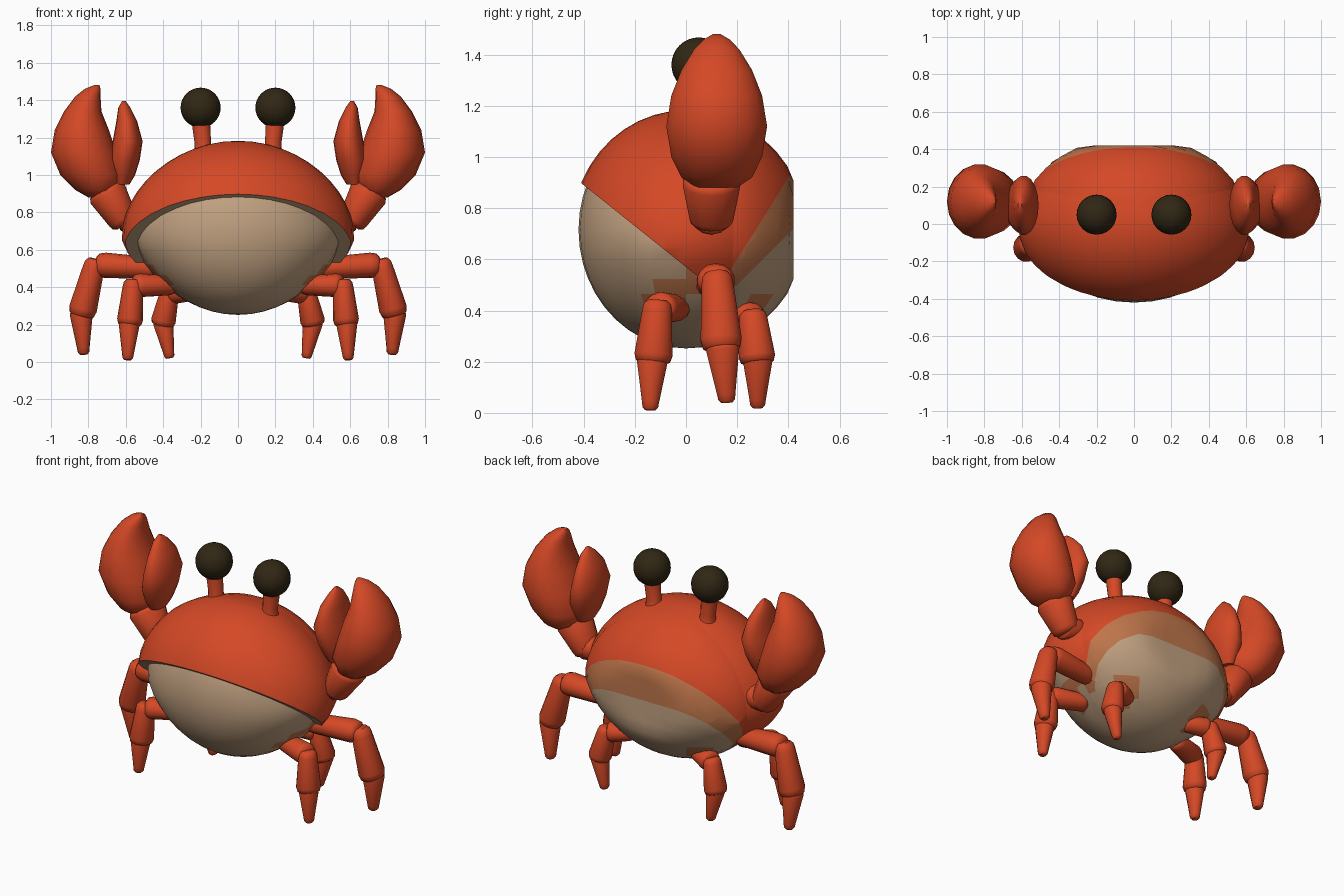
import bpy, bmesh, math
from mathutils import Vector

if "Cube" in bpy.data.objects:
    bpy.data.objects.remove(bpy.data.objects["Cube"], do_unlink=True)


def material(name, rgb):
    m = bpy.data.materials.new(name)
    m.use_nodes = True
    m.diffuse_color = (*rgb, 1)
    m.node_tree.nodes["Principled BSDF"].inputs["Base Color"].default_value = (*rgb, 1)
    return m


RED = material("shell red", (0.66, 0.065, 0.019))
CREAM = material("belly cream", (0.54, 0.36, 0.22))
ORANGE = material("blend orange", (0.52, 0.18, 0.07))
DARK = material("eye dark", (0.03, 0.02, 0.007))


def finish(name, bm, mats, angle=50):
    bmesh.ops.recalc_face_normals(bm, faces=bm.faces[:])
    mesh = bpy.data.meshes.new(name)
    bm.to_mesh(mesh)
    bm.free()
    for m in mats:
        mesh.materials.append(m)
    ob = bpy.data.objects.new(name, mesh)
    bpy.context.collection.objects.link(ob)
    bpy.ops.object.select_all(action="DESELECT")
    ob.select_set(True)
    bpy.context.view_layer.objects.active = ob
    bpy.ops.object.shade_smooth_by_angle(angle=math.radians(angle))
    return ob


def loft(bm, rings, sides=14):
    """Skin a list of rings, each (centre, axis u, axis v), and cap the ends."""
    loops = []
    for c, u, v in rings:
        turn = [2 * math.pi * i / sides for i in range(sides)]
        loops.append([bm.verts.new(c + u * math.cos(a) + v * math.sin(a)) for a in turn])
    for a, b in zip(loops, loops[1:]):
        for i in range(sides):
            j = (i + 1) % sides
            bm.faces.new((a[i], a[j], b[j], b[i]))
    bm.faces.new(loops[0])
    bm.faces.new(loops[-1])


def segment(bm, a, b, ra, rb, flat=1.0):
    """Limb segment with rounded ends."""
    a, b = Vector(a), Vector(b)
    d = (b - a).normalized()
    u = d.cross(Vector((0, 1, 0))).normalized()
    v = u.cross(d)
    steps = [(0, ra * 0.65), (0.06, ra * 0.92), (0.15, ra),
             (0.85, rb), (0.95, rb * 0.9), (1, rb * 0.6)]
    loft(bm, [(a.lerp(b, t), u * r, v * r * flat) for t, r in steps])


def limb(name, side, parts):
    bm = bmesh.new()
    for a, b, ra, rb in parts:
        segment(bm, a, b, ra, rb, 1.1)
    for v in bm.verts:
        v.co.x *= side
    return finish(name, bm, [RED])


# Planes as (point, normal): front rim, red edge and cream edge at the back
RIM = (Vector((0, 0, 0.57)), Vector((0, 0.8, 1)))
RED_EDGE = (Vector((0, 0.2, 0.6)), Vector((0, -1.6, 1)))
CREAM_EDGE = (Vector((0, 0.27, 0.57)), Vector((0, -1, 1)))
SOCKETS = [Vector(p) for p in ((0.5, 0.1, 0.48), (0.44, -0.08, 0.43), (0.3, 0.26, 0.37))]


def above(p, plane):
    return (p - plane[0]).dot(plane[1]) > 0


def body_shape(name, is_shell):
    bm = bmesh.new()
    bmesh.ops.create_uvsphere(bm, u_segments=36, v_segments=22, radius=1)
    for v in bm.verts:
        p = v.co.copy()
        y = min(p.y * (0.47 if p.y > 0 else 0.42), 0.42)
        z = 0.715 + 0.463 * p.z
        fade = min(1, max(0, (0.2 - y) / 0.2))
        x = 0.62 * p.x * (1 - (0.2 if z > 0.65 else -0.3) * (z - 0.65))
        if is_shell:
            k = 0.985 + 0.025 * fade
            grow = 1 + 0.05 * fade
            v.co = (x * k, y * grow * k, 0.715 + (z - 0.715) * k)
        else:
            v.co = (x * (1 - 0.1 * fade), y, z)
    for plane in (RIM, RED_EDGE, CREAM_EDGE):
        cut = bmesh.ops.bisect_plane(
            bm, geom=bm.verts[:] + bm.edges[:] + bm.faces[:], plane_co=plane[0],
            plane_no=plane[1], clear_inner=is_shell and plane is RIM)
        if is_shell and plane is RIM:
            rim = [e for e in cut["geom_cut"] if isinstance(e, bmesh.types.BMEdge)]
            bmesh.ops.holes_fill(bm, edges=rim, sides=0)
    for f in bm.faces:
        c = f.calc_center_median()
        near = min((Vector((abs(c.x), c.y, c.z)) - s).length for s in SOCKETS)
        if above(c, RIM) and above(c, RED_EDGE):
            f.material_index = 0
        elif (above(c, RIM) and above(c, CREAM_EDGE)) or near < 0.1:
            f.material_index = 2
        else:
            f.material_index = 1
    finish(name, bm, [RED, CREAM, ORANGE], 40)


body_shape("belly", False)
body_shape("shell", True)

# Claw rings: height, inner x, outer x, half depth
PALM = [(0.88, 0.70, 0.80, 0.08), (0.92, 0.64, 0.87, 0.14), (1.0, 0.61, 0.95, 0.18),
        (1.12, 0.65, 1.0, 0.20), (1.24, 0.69, 0.98, 0.18), (1.34, 0.73, 0.93, 0.14),
        (1.42, 0.735, 0.87, 0.09), (1.46, 0.735, 0.82, 0.05), (1.48, 0.74, 0.77, 0.015)]
FINGER = [(0.95, 0.58, 0.66, 0.07), (1.0, 0.55, 0.68, 0.10), (1.08, 0.525, 0.69, 0.14),
          (1.18, 0.51, 0.67, 0.16), (1.29, 0.54, 0.65, 0.12), (1.36, 0.575, 0.64, 0.06),
          (1.395, 0.60, 0.62, 0.015)]

# Legs as hip, knee, ankle, tip, then thickness
LEGS = {
    "middle_leg": ((0.42, 0.1, 0.50), (0.76, 0.12, 0.52), (0.84, 0.14, 0.24), (0.825, 0.16, 0.04), 0.068),
    "front_leg": ((0.34, -0.03, 0.41), (0.56, -0.11, 0.41), (0.58, -0.13, 0.19), (0.59, -0.14, 0.01), 0.063),
    "back_leg": ((0.22, 0.2, 0.38), (0.36, 0.26, 0.37), (0.405, 0.28, 0.19), (0.365, 0.28, 0.02), 0.060),
}

for side, label in ((1, "left"), (-1, "right")):
    # Eye and stalk
    bm = bmesh.new()
    bmesh.ops.create_uvsphere(bm, u_segments=24, v_segments=16, radius=0.107)
    finish(label + "_eye", bm, [DARK]).location = (0.2 * side, 0.05, 1.36)
    bm = bmesh.new()
    X, Y = Vector((1, 0, 0)), Vector((0, 1, 0))
    stalk = [(0.178, 1.09, 0.065), (0.184, 1.14, 0.05), (0.188, 1.17, 0.044), (0.2, 1.3, 0.05)]
    loft(bm, [(Vector((x * side, 0.05, z)), X * r, Y * r) for x, z, r in stalk])
    finish(label + "_eye_stalk", bm, [RED])

    # Arm and pincer
    limb(label + "_arm", side, [((0.5, 0.1, 0.78), (0.64, 0.1, 0.77), 0.07, 0.075),
                                ((0.60, 0.1, 0.735), (0.715, 0.1, 0.93), 0.08, 0.105)])
    for part, rings in (("claw", PALM), ("claw_finger", FINGER)):
        bm = bmesh.new()
        loft(bm, [(Vector((side * (a + b) / 2, 0.12 if part == "claw" else 0.1, z)),
                   X * (b - a) / 2, Y * d) for z, a, b, d in rings], 18)
        finish(label + "_" + part, bm, [RED])

    # Walking legs
    for name, (hip, knee, ankle, tip, r) in LEGS.items():
        limb(label + "_" + name, side, [(hip, knee, r * 0.85, r),
                                        (Vector(knee) + Vector((0, 0, 0.03)), ankle, r * 0.85, r * 1.1),
                                        (Vector(ankle) + Vector((0, 0, 0.05)), tip, r * 0.9, r * 0.5)])
